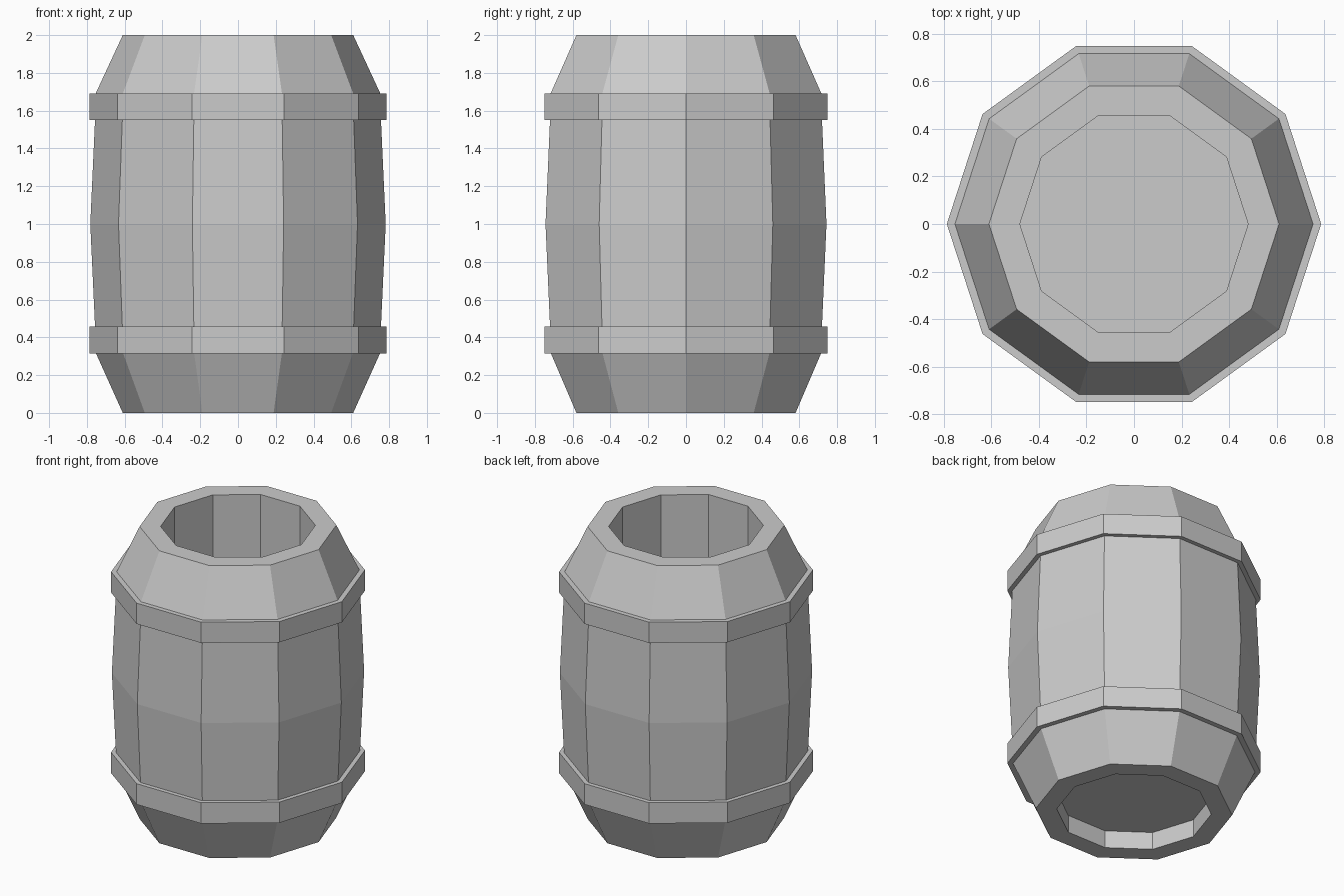
import bpy, bmesh
from math import cos, sin, tau

if "Cube" in bpy.data.objects:
    bpy.data.objects.remove(bpy.data.objects["Cube"])

SIDES = 10


def lathe(name, profile, closed=False):
    """Revolve (radius, z) points into a flat-shaded ten-sided solid."""
    bm = bmesh.new()
    rings = [[bm.verts.new((r * cos(tau * i / SIDES), r * sin(tau * i / SIDES), z))
              for i in range(SIDES)] for r, z in profile]
    pairs = list(zip(rings, rings[1:]))
    if closed:
        pairs.append((rings[-1], rings[0]))
    else:
        bm.faces.new(rings[0][::-1])
        bm.faces.new(rings[-1])
    for low, high in pairs:
        for i in range(SIDES):
            j = (i + 1) % SIDES
            bm.faces.new((low[i], low[j], high[j], high[i]))
    bmesh.ops.recalc_face_normals(bm, faces=bm.faces)
    mesh = bpy.data.meshes.new(name)
    bm.to_mesh(mesh)
    bm.free()
    obj = bpy.data.objects.new(name, mesh)
    bpy.context.collection.objects.link(obj)
    return obj


# Hollow bulging body: shallow recess underneath, deep open well on top
lathe("barrel_body", [
    (0.48, 0.12), (0.48, 0.0), (0.61, 0.0),
    (0.754, 0.32), (0.757, 0.46), (0.782, 1.0), (0.757, 1.55), (0.754, 1.69),
    (0.61, 2.0), (0.48, 2.0), (0.48, 0.16),
])

# Hoops around the body
for name, z in (("lower_hoop", 0.315), ("upper_hoop", 1.55)):
    lathe(name, [(0.75, z), (0.787, z), (0.787, z + 0.142), (0.75, z + 0.142)], closed=True)
